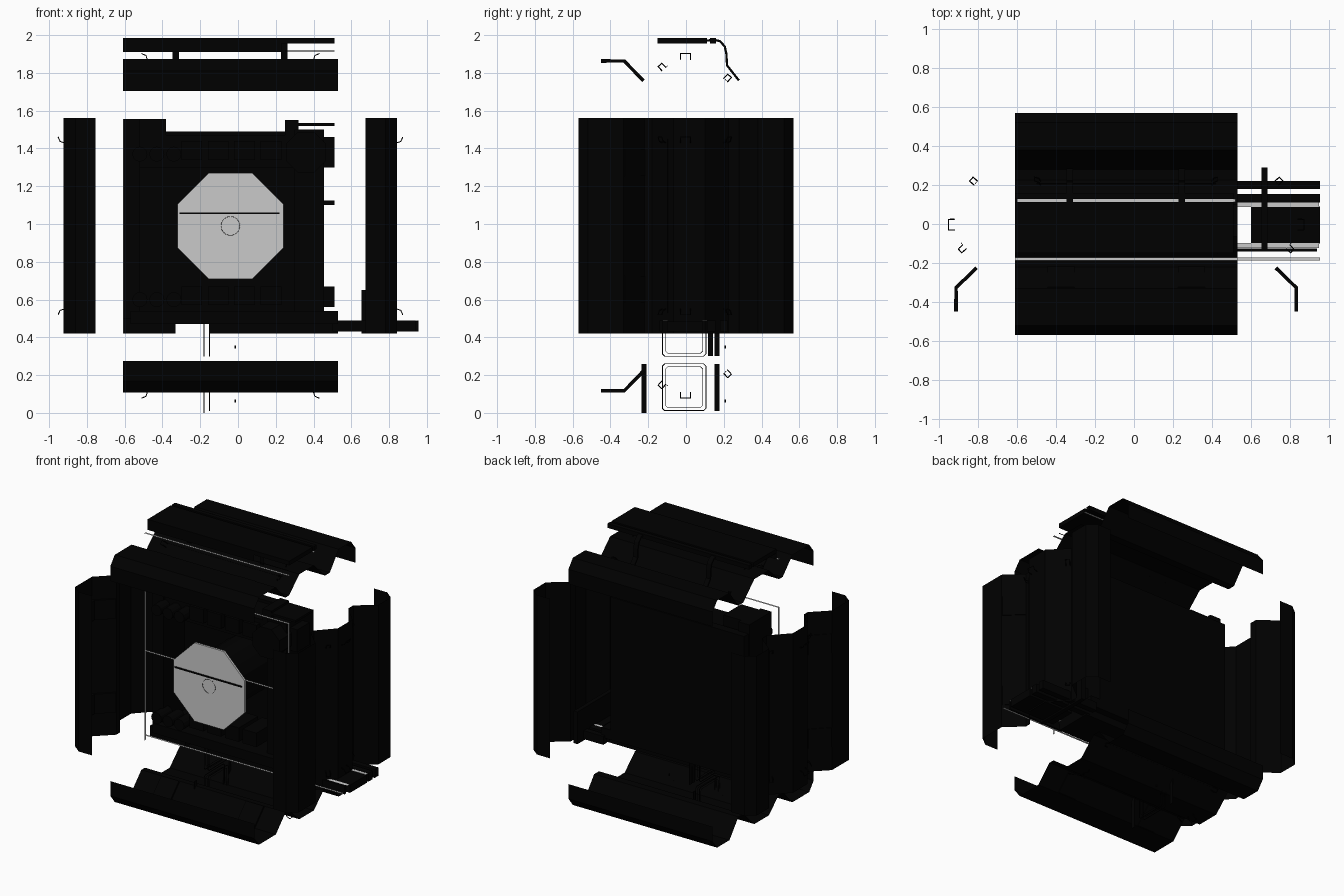
import bpy, bmesh, math
from mathutils import Matrix, Vector

cube = bpy.data.objects.get("Cube")
if cube:
    bpy.data.objects.remove(cube, do_unlink=True)


def material(name, rgb):
    m = bpy.data.materials.new(name)
    m.use_nodes = True
    m.diffuse_color = (*rgb, 1)
    bsdf = m.node_tree.nodes["Principled BSDF"]
    bsdf.inputs["Base Color"].default_value = (*rgb, 1)
    bsdf.inputs["Roughness"].default_value = 0.8
    return m


BLACK = material("matte black", (0, 0, 0))
GREY = material("light grey", (0.59, 0.59, 0.59))
CENTRE = Vector((-0.04, 0, 0.99))


def finish(name, bm, mat, matrix=None):
    bmesh.ops.recalc_face_normals(bm, faces=bm.faces)
    me = bpy.data.meshes.new(name)
    bm.to_mesh(me)
    bm.free()
    ob = bpy.data.objects.new(name, me)
    bpy.context.collection.objects.link(ob)
    me.materials.append(mat)
    if matrix:
        ob.matrix_world = matrix
    return ob


def box(name, x, y, z, mat=BLACK):
    """Box from (low, high) pairs on each axis."""
    bm = bmesh.new()
    bmesh.ops.create_cube(bm, size=1)
    for v in bm.verts:
        v.co = [(a + b) / 2 + c * (b - a) for c, (a, b) in zip(v.co, (x, y, z))]
    return finish(name, bm, mat)


def sheet(name, profile, x, mat=BLACK, thick=0, matrix=None):
    """Open y-z profile swept along x, optionally thickened."""
    bm = bmesh.new()
    rows = [[bm.verts.new((u, y, z)) for y, z in profile] for u in x]
    for i in range(len(profile) - 1):
        bm.faces.new((rows[0][i], rows[0][i + 1], rows[1][i + 1], rows[1][i]))
    ob = finish(name, bm, mat, matrix)
    if thick:
        s = ob.modifiers.new("thickness", 'SOLIDIFY')
        s.thickness, s.offset = thick, 0
    return ob


def strip(name, x, y, z):
    """Flat light strip running along x."""
    return sheet(name, [(y - .008, z), (y + .008, z)], x, GREY)


def prism(name, sides, radius, y, mat, turn=0, centre=CENTRE):
    """Disc or prism facing the front."""
    bm = bmesh.new()
    bmesh.ops.create_cone(bm, cap_ends=True, segments=sides, radius1=radius,
                          radius2=radius, depth=y[1] - y[0])
    mtx = (Matrix.Translation((centre.x, sum(y) / 2, centre.z))
           @ Matrix.Rotation(math.pi / 2, 4, 'X') @ Matrix.Rotation(turn, 4, 'Z'))
    return finish(name, bm, mat, mtx)


def tube(name, points, radius, matrix=None, closed=False):
    cu = bpy.data.curves.new(name, 'CURVE')
    cu.dimensions, cu.bevel_depth, cu.bevel_resolution = '3D', radius, 1
    sp = cu.splines.new('POLY')
    sp.points.add(len(points) - 1)
    for p, co in zip(sp.points, points):
        p.co = (*co, 1)
    sp.use_cyclic_u = closed
    ob = bpy.data.objects.new(name, cu)
    cu.materials.append(BLACK)
    bpy.context.collection.objects.link(ob)
    if matrix:
        ob.matrix_world = matrix
    return ob


# Four three-ridged cover panels around the core, with patches and small handles
SHELL = [(-.57, .715), (-.57, .82), (-.52, .883), (-.33, .883), (-.22, .768),
         (-.18, .768), (-.065, .875), (.1, .875), (.225, .755), (.28, .755),
         (.38, .883), (.52, .883), (.57, .82), (.57, .715)]
PATCH = [(-.45, .873), (-.327, .873), (-.225, .768)]
HANDLES = ((0, .88, .03, 0), (-.115, .83, .015, .75), (.21, .77, .015, -.75))
for k, side in enumerate(("top", "left", "bottom", "right")):
    mtx = Matrix.Translation(CENTRE) @ Matrix.Rotation(k * math.pi / 2, 4, 'Y')
    sheet(side + "_cover", SHELL, (-.57, .57), matrix=mtx)
    for s in (-1, 1):
        sheet(side + "_cover_patch", PATCH, (s * .335 - .07, s * .335 + .07),
              BLACK, .019, mtx)
        for y, r, w, tilt in HANDLES:
            place = mtx @ Matrix.Translation((0, y, r)) @ Matrix.Rotation(tilt, 4, 'X')
            arc = [(s * .44, 0), (s * .447, .022), (s * .47, .032)]
            loop = ([(u, -w, h) for u, h in arc]
                    + [(u, w * .8, h) for u, h in reversed(arc)])
            tube(side + "_handle", loop, .003, place)
    for slot in ([(-.104, .841), (-.096, .848)], [(.206, .776), (.214, .768)]):
        sheet(side + "_cover_slot", slot, (-.46, .46), BLACK, .003, mtx)

# Roof rack with straps and light strips
box("rack_plate", (-.61, .51), (-.15, .112), (1.955, 1.985))
box("rack_rear_bar", (-.61, .51), (.128, .16), (1.955, 1.985))
sheet("rack_front_skirt", [(-.15, 1.91), (-.15, 1.965)], (-.61, .23))
sheet("rack_right_rail", [(-.15, 1.912), (-.15, 1.918)], (.25, .51))
for x in (-.33, .245):
    sheet("rack_strap", [(.1, 1.97), (.15, 1.975), (.18, 1.968), (.205, 1.94),
                         (.214, 1.9), (.217, 1.84), (.28, 1.76)],
          (x - .017, x + .017), BLACK, .012)
    sheet("rack_post", [(-.08, 1.865), (-.08, 1.955)], (x - .017, x + .017))
strip("rack_front_strip", (-.61, .53), -.18, 1.9)
strip("rack_rear_strip", (-.6, .52), .12, 1.95)

# Core: back plate, columns and rails
box("back_plate", (-.6, .455), (.14, .2), (.5, 1.49))
box("left_column", (-.605, -.52), (-.1, .15), (.42, 1.555))
box("right_column", (.3, .455), (-.1, .15), (.47, 1.5))
box("lower_rail", (-.57, .53), (-.15, .2), (.47, .54))
box("upper_rail", (-.57, .44), (-.08, .15), (1.3, 1.47))
box("lower_left_foot", (-.61, -.33), (-.12, .15), (.42, .5))
box("lower_right_foot", (-.15, .53), (-.12, .15), (.42, .48))
box("upper_left_block", (-.53, -.38), (-.08, .12), (1.46, 1.555))
box("upper_right_block", (.25, .32), (-.08, .12), (1.46, 1.55))
box("upper_right_shelf", (.25, .51), (-.08, .12), (1.52, 1.535))
prism("corner_motor", 8, .115, (-.2, .05), BLACK, math.pi / 8, Vector((.36, 0, 1.38)))
for z in ((1.3, 1.46), (1.1, 1.125), (.56, .67)):
    box("right_connector", (.44, .51), (-.06, .08), z)
for i in range(4):
    x = -.3 + i * .14
    for z in (.57, 1.34):
        box("core_module", (x, x + .11), (-.12, .1), (z, z + .1))
for z in (.6, 1.37):
    for i in range(3):
        prism("left_knob", 12, .04, (-.18, -.05), BLACK, 0,
              Vector((-.52 + i * .09, 0, z)))

# Thin light strips outlining the core
for z in (1.06, 1.556):
    strip("core_light_strip", (-.608, .527), -.18, z)
for x in (-.608, .527):
    box("core_light_upright", (x - .0005, x + .0005), (-.188, -.172), (.42, 1.556), GREY)

# Octagonal front plate with ring and cross bar
prism("octagon_plate", 8, .303, (-.27, -.255), GREY, math.pi / 8)
prism("octagon_housing", 16, .2, (-.255, .15), BLACK)
ring = [(CENTRE.x + .05 * math.cos(t * math.pi / 12), -.27,
         CENTRE.z + .05 * math.sin(t * math.pi / 12)) for t in range(24)]
tube("plate_ring", ring, .001, closed=True)
box("plate_cross_bar", (-.31, .22), (-.276, -.27), (1.052, 1.062))

# Side tray that slides out to the left
box("tray_box", (.6, .955), (-.1, .09), (.43, .485))
box("tray_front_rail", (.5, .94), (-.14, -.125), (.43, .49))
box("tray_inner_rail", (.5, .955), (.11, .155), (.43, .49))
box("tray_rear_rail", (.5, .955), (.18, .22), (.43, .49))
box("tray_bracket", (.655, .685), (-.13, .29), (.42, .65))
for y in (-.11, .1):
    box("tray_light_rail", (.53, .95), (y - .012, y + .012), (.486, .488), GREY)
strip("tray_front_strip", (-.61, .955), -.18, .457)

# Hanging card frames under the core
for low, high in ((.012, .26), (.3, .5)):
    for x in (-.18, -.15):
        for inset, radius in ((0, .003), (.016, .0015)):
            a, b, c = -.125 + inset, .105 - inset, .012
            lo, hi = low + inset, high - inset
            tube("card_frame", [(x, a + c, lo), (x, b - c, lo), (x, b, lo + c),
                                (x, b, hi - c), (x, b - c, hi), (x, a + c, hi),
                                (x, a, hi - c), (x, a, lo + c)],
                 radius, closed=True)
box("card_front_edge", (-.182, -.178), (-.235, -.208), (0, .26))
box("card_rear_edge", (-.182, -.178), (.152, .178), (.01, .26))
for y in (.13, .165):
    box("card_upper_edge", (-.152, -.148), (y - .013, y + .013), (.3, .5))
for z in (.062, .35):
    box("card_clip", (-.018, -.01), (.205, .213), (z - .008, z + .008))
